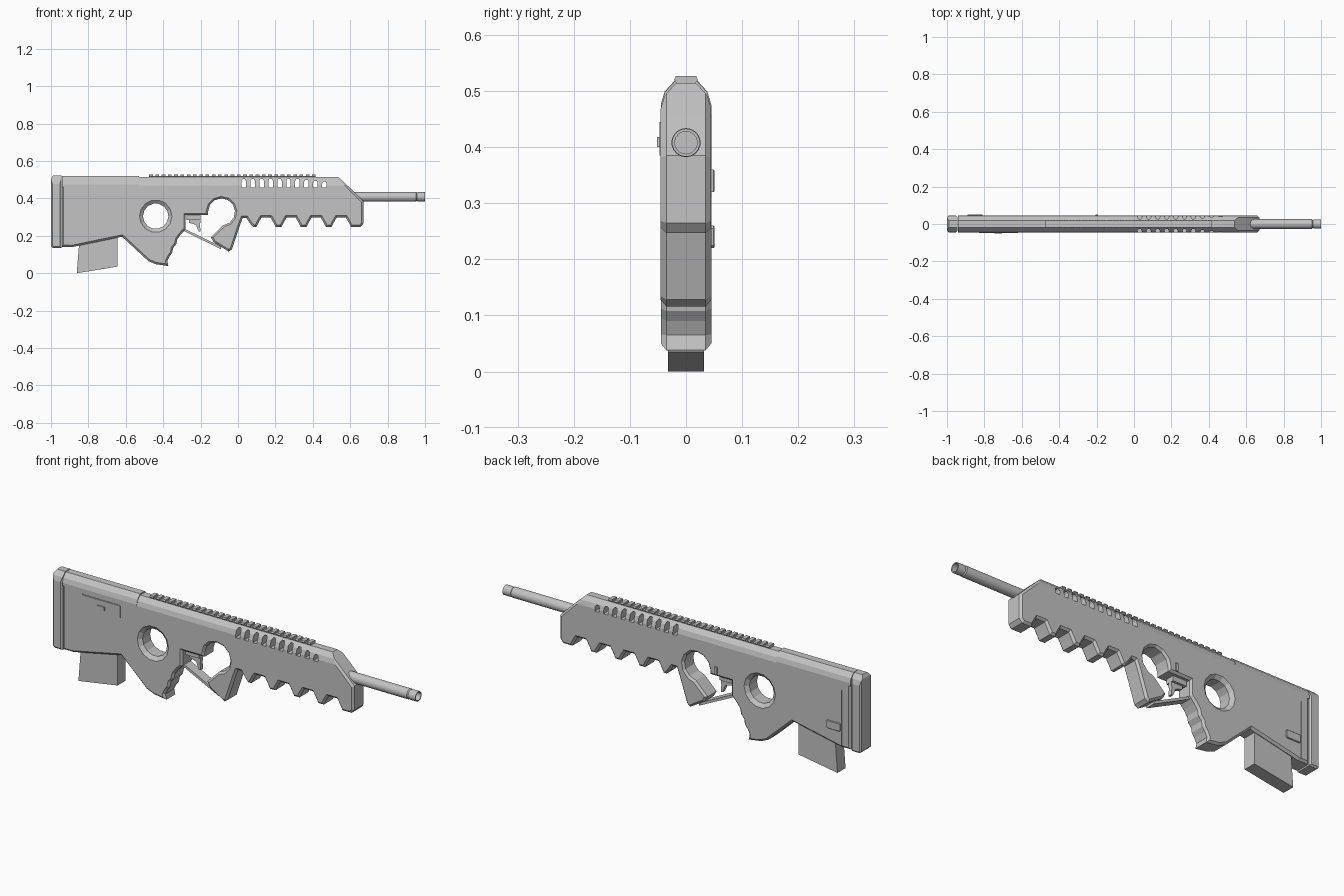
import bpy, bmesh, math
from mathutils import Matrix

if "Cube" in bpy.data.objects:
    bpy.data.objects.remove(bpy.data.objects["Cube"])


def material(name, v):
    m = bpy.data.materials.new(name)
    m.diffuse_color = (v, v, v, 1)
    m.use_nodes = True
    m.node_tree.nodes["Principled BSDF"].inputs["Base Color"].default_value = m.diffuse_color
    return m


GREY = material("plain_grey", 0.55)


def make(name, bm):
    bmesh.ops.recalc_face_normals(bm, faces=bm.faces)
    me = bpy.data.meshes.new(name)
    bm.to_mesh(me)
    bm.free()
    me.materials.append(GREY)
    ob = bpy.data.objects.new(name, me)
    bpy.context.collection.objects.link(ob)
    return ob


def prism(name, pts, y0, y1, bevel=0):
    """Extrude an (x, z) profile along y, optionally chamfering both rims."""
    bm = bmesh.new()
    f = bm.faces.new([bm.verts.new((x, y0, z)) for x, z in pts])
    r = bmesh.ops.extrude_face_region(bm, geom=[f])
    bmesh.ops.translate(bm, vec=(0, y1 - y0, 0),
                        verts=[v for v in r["geom"] if isinstance(v, bmesh.types.BMVert)])
    bmesh.ops.recalc_face_normals(bm, faces=bm.faces)
    if bevel:
        rim = [e for e in bm.edges if abs(e.verts[0].co.y - e.verts[1].co.y) < 1e-6]
        bmesh.ops.bevel(bm, geom=rim, offset=bevel, segments=1, affect='EDGES',
                        clamp_overlap=True)
    return make(name, bm)


def lathe(name, rings, n, mat):
    """Closed solid from (distance, radius) rings along local z."""
    bm = bmesh.new()
    loops = [[bm.verts.new((r * math.cos(2 * math.pi * i / n), r * math.sin(2 * math.pi * i / n), d))
              for i in range(n)] for d, r in rings]
    for a, b in zip(loops, loops[1:]):
        for i in range(n):
            bm.faces.new((a[i], a[(i + 1) % n], b[(i + 1) % n], b[i]))
    bm.faces.new(loops[0])
    bm.faces.new(loops[-1])
    bm.transform(mat)
    return make(name, bm)


def box(name, x0, x1, y0, y1, z0, z1):
    return prism(name, [(x0, z0), (x1, z0), (x1, z1), (x0, z1)], y0, y1)


def boolean(ob, cutter, op):
    m = ob.modifiers.new("cut", 'BOOLEAN')
    m.operation, m.object, m.solver = op, cutter, 'EXACT'
    dg = bpy.context.evaluated_depsgraph_get()
    me = bpy.data.meshes.new_from_object(ob.evaluated_get(dg))
    ob.modifiers.clear()
    ob.data = me
    bpy.data.objects.remove(cutter)


def join(objs, name):
    bm = bmesh.new()
    for o in objs:
        bm.from_mesh(o.data)
        bpy.data.objects.remove(o)
    return make(name, bm)


def section(top):
    """Long bar whose cross-section gives the rounded roof."""
    half = [(0.045, 0), (0.045, top - 0.045), (0.038, top - 0.022), (0.018, top)]
    pts = half + [(-y, z) for y, z in reversed(half)]
    ob = prism("roof_helper", pts, -1.2, 1.2)
    ob.data.transform(Matrix.Rotation(math.pi / 2, 4, 'Z'))
    return ob


# body outline: stock, grip, trigger opening, front grip, scalloped handguard, nose
body = [(-0.942, 0.53), (-0.942, 0.14), (-0.885, 0.14), (-0.62, 0.195), (-0.48, 0.065), (-0.44, 0.048)]
body += [(-0.372, 0.038), (-0.378, 0.065), (-0.366, 0.09), (-0.352, 0.108), (-0.347, 0.135),
         (-0.33, 0.155), (-0.325, 0.18), (-0.308, 0.205), (-0.28, 0.235), (-0.28, 0.31), (-0.16, 0.31)]
for k in range(10):
    a = math.radians(178 - k * 29)
    body.append((-0.088 + 0.072 * math.cos(a), 0.328 + 0.072 * math.sin(a)))
body += [(-0.145, 0.192), (-0.13, 0.165), (-0.05, 0.116), (-0.032, 0.128), (0.01, 0.255), (0.025, 0.295),
         (0.045, 0.295), (0.065, 0.265), (0.082, 0.247)]
for k in range(4):
    c = 0.15 + 0.134 * k
    body += [(c + dx, z) for dx, z in ((-0.052, 0.247), (-0.04, 0.27), (-0.024, 0.298),
                                       (0.024, 0.298), (0.04, 0.27), (0.052, 0.247))]
body += [(0.655, 0.247), (0.67, 0.265), (0.67, 0.385), (0.6, 0.455), (0.52, 0.53)]
shell = prism("body_shell", body, -0.045, 0.045, 0.01)
boolean(shell, section(0.514), 'INTERSECT')

# flared thumb hole
hole = lathe("thumb_hole_helper", [(-0.06, 0.095), (-0.046, 0.088), (-0.03, 0.068),
                                   (0.03, 0.068), (0.046, 0.088), (0.06, 0.095)], 14,
             Matrix.Translation((-0.44, 0, 0.305)) @ Matrix.Rotation(math.pi / 2, 4, 'X'))
boolean(shell, hole, 'DIFFERENCE')

# handguard vents and shallow panel seams
cuts = []
for k in range(10):
    x = 0.03 + 0.048 * k
    top = 0.504 - max(0, k - 6) * 0.005
    cuts.append(prism("vent_helper", [(x - 0.012, 0.458), (x + 0.012, 0.458), (x + 0.012, top - 0.01),
                                      (x + 0.006, top), (x - 0.006, top), (x - 0.012, top - 0.01)],
                      -0.06, 0.06))
for s in (-1, 1):
    y0, y1 = sorted((s * 0.042, s * 0.06))
    cuts.append(box("seam_helper", -0.898, -0.893, y0, y1, 0.1, 0.43))
cuts.append(box("seam_helper", -0.83, -0.62, -0.06, -0.042, 0.446, 0.451))
boolean(shell, join(cuts, "vents_helper"), 'DIFFERENCE')

# stock rear block cap: slightly taller roof than the handguard
cap = box("stock_roof", -0.942, -0.53, -0.045, 0.045, 0.46, 0.53)
boolean(cap, section(0.52), 'INTERSECT')

# butt pad
pad = prism("butt_pad", [(-0.945, 0.135), (-0.945, 0.53), (-0.985, 0.53), (-1, 0.505), (-1, 0.145),
                         (-0.99, 0.135)], -0.045, 0.045, 0.008)
boolean(pad, section(0.521), 'INTERSECT')

# magazine
prism("magazine", [(-0.862, 0.003), (-0.645, 0.038), (-0.645, 0.22), (-0.845, 0.22)], -0.032, 0.032)
bpy.data.objects["magazine"].data.transform(Matrix.Translation((0, 0, -0.003)))

# trigger guard and trigger
prism("trigger_guard", [(-0.295, 0.228), (-0.09, 0.128), (-0.09, 0.142), (-0.295, 0.242)], -0.025, 0.025)
box("trigger_housing", -0.275, -0.2, -0.022, 0.022, 0.285, 0.315)
prism("trigger", [(-0.262, 0.29), (-0.2, 0.29), (-0.203, 0.255), (-0.2, 0.222), (-0.21, 0.222),
                  (-0.225, 0.258), (-0.262, 0.27)], -0.01, 0.01)

# barrel with bored muzzle
lathe("barrel", [(0.5, 0.026), (0.952, 0.026), (0.957, 0.022), (0.962, 0.025), (1.0, 0.025),
                 (1.0, 0.02), (0.94, 0.02)], 18,
      Matrix.Translation((0, 0, 0.408)) @ Matrix.Rotation(math.pi / 2, 4, 'Y'))

# top rail: base strip plus repeated teeth
box("rail_base", -0.475, 0.415, -0.016, 0.016, 0.505, 0.519)
teeth = []
for k in range(27):
    x = -0.475 + k * 0.0335
    half = [(0.016, 0.512), (0.021, 0.52), (0.018, 0.527)]
    t = prism("tooth", half + [(-y, z) for y, z in reversed(half)], -x - 0.0195, -x)
    t.data.transform(Matrix.Rotation(math.pi / 2, 4, 'Z'))
    teeth.append(t)
join(teeth, "rail_teeth")

# side controls
prism("magazine_release", [(-0.885, 0.22), (-0.815, 0.22), (-0.81, 0.225), (-0.81, 0.255), (-0.815, 0.26),
                           (-0.885, 0.26), (-0.89, 0.255), (-0.89, 0.225)], 0.04, 0.051, 0.002)
prism("safety_button", [(-0.207, 0.32), (-0.193, 0.32), (-0.193, 0.36), (-0.207, 0.36)], 0.04, 0.051, 0.002)
box("port_cover", -0.83, -0.62, -0.047, -0.04, 0.385, 0.445)
box("port_catch", -0.745, -0.705, -0.052, -0.045, 0.4, 0.418)

for ob in bpy.data.objects:
    if ob.name == "barrel":
        bpy.context.view_layer.objects.active = ob
        ob.select_set(True)
        bpy.ops.object.shade_smooth_by_angle(angle=math.radians(30))
